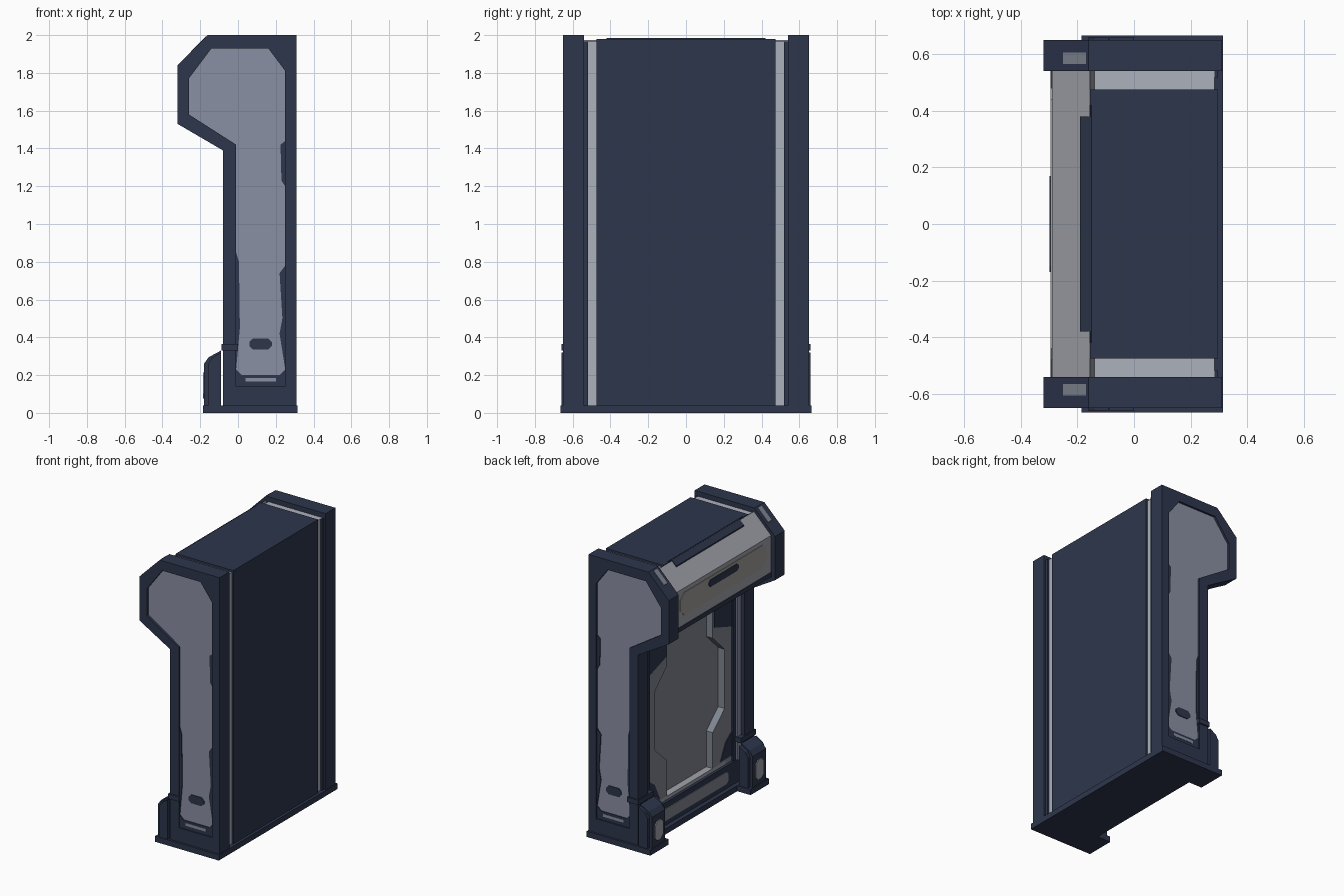
import bpy, bmesh

if "Cube" in bpy.data.objects:
    bpy.data.objects.remove(bpy.data.objects["Cube"])


def material(name, r, g, b):
    m = bpy.data.materials.new(name)
    lin = [((c / 255 + 0.055) / 1.055) ** 2.4 for c in (r, g, b)]
    m.diffuse_color = (*lin, 1)
    m.use_nodes = True
    m.node_tree.nodes["Principled BSDF"].inputs["Base Color"].default_value = m.diffuse_color
    return m


NAVY = material("navy", 45, 54, 76)
BLUE_GREY = material("blue grey", 138, 144, 163)
LIGHT = material("light grey", 172, 177, 188)
HOOD = material("hood grey", 160, 163, 170)
SCREEN = material("screen grey", 128, 134, 145)
WARM = material("warm grey", 160, 158, 154)


def finish(name, bm, *mats):
    bmesh.ops.recalc_face_normals(bm, faces=bm.faces)
    me = bpy.data.meshes.new(name)
    bm.to_mesh(me)
    bm.free()
    for m in mats:
        me.materials.append(m)
    ob = bpy.data.objects.new(name, me)
    bpy.context.collection.objects.link(ob)
    return ob


def place(axis, p, d):
    return {'x': (d, p[0], p[1]), 'y': (p[0], d, p[1]), 'z': (p[0], p[1], d)}[axis]


def prism(name, axis, pts, a, b, *mats):
    """Extrude a 2D outline along an axis from a to b."""
    bm = bmesh.new()
    lo = [bm.verts.new(place(axis, p, a)) for p in pts]
    hi = [bm.verts.new(place(axis, p, b)) for p in pts]
    bm.faces.new(lo)
    bm.faces.new(hi)
    n = len(pts)
    for i in range(n):
        j = (i + 1) % n
        bm.faces.new((lo[i], lo[j], hi[j], hi[i]))
    return finish(name, bm, *mats)


def rect(x0, x1, z0, z1, c=0.0):
    """Rectangle outline, optionally with cut corners."""
    if not c:
        return [(x0, z0), (x1, z0), (x1, z1), (x0, z1)]
    return [(x0 + c, z0), (x1 - c, z0), (x1, z0 + c), (x1, z1 - c),
            (x1 - c, z1), (x0 + c, z1), (x0, z1 - c), (x0, z0 + c)]


# Side frame: thick outline with a recessed lighter panel
OUTER = [(-.08, .04), (-.08, 1.39), (-.32, 1.53), (-.32, 1.84),
         (-.16, 2), (.31, 2), (.31, 1.8), (.31, .04)]
INNER = [(-.01, .14), (-.01, 1.42), (-.26, 1.58), (-.26, 1.77),
         (-.14, 1.93), (.16, 1.93), (.25, 1.81), (.25, .14)]


def side_frame(name, s):
    bm = bmesh.new()
    rings = [[bm.verts.new((x, s * y, z)) for x, z in pts]
             for pts, y in ((OUTER, .54), (OUTER, .65), (INNER, .65), (INNER, .635))]
    bm.faces.new(rings[0])
    for r, q in zip(rings, rings[1:]):
        for i in range(8):
            j = (i + 1) % 8
            bm.faces.new((r[i], r[j], q[j], q[i]))
    bm.faces.new(rings[3]).material_index = 1
    finish(name, bm, NAVY, BLUE_GREY)


# Body core, grey groove layer and base
prism("groove_body", 'y', [(.285, .04), (.285, 1.965), (-.14, 1.965), (-.14, 1.5),
                           (.04, 1.4), (.04, .04)], -.545, .545, LIGHT)
prism("core_body", 'y', [(.296, .04), (.296, 1.98), (-.155, 1.98), (-.155, 1.5),
                         (.035, 1.4), (.035, .04)], -.475, .475, NAVY)
prism("base_plate", 'z', [(-.08, -.665), (.315, -.665), (.315, .665), (-.08, .665)],
      0, .04, NAVY)

# Overhanging hood: grey, with a navy underside
hood = prism("hood", 'y', [(-.155, 1.975), (-.29, 1.84), (-.29, 1.55), (-.05, 1.41),
                           (.03, 1.41), (-.14, 1.6)], -.545, .545, HOOD, NAVY)
for f in hood.data.polygons:
    f.material_index = 1 if f.normal.z < -.3 else 0
for w, x in ((.38, -.19), (.42, -.172)):
    prism("hood_top_patch", 'y', [(-.15, 1.984), (x, 1.949), (x, 1.938), (-.15, 1.974)],
          -w, w, NAVY)
prism("hood_front_panel", 'x', rect(-.48, .48, 1.65, 1.81, .04), -.294, -.288, WARM)
prism("hood_badge", 'x', rect(-.17, .17, 1.74, 1.79, .02), -.298, -.288, NAVY)
prism("hood_lower_strip", 'x', rect(-.54, .54, 1.55, 1.58), -.295, -.288, NAVY)

# Recessed front screen, sill and ledge
prism("screen", 'x', rect(-.5, .5, .2, 1.45), .02, .034, SCREEN)
prism("sill", 'x', rect(-.54, .54, .04, .2), -.05, .05, NAVY)
prism("sill_panel", 'x', rect(-.4, .4, .075, .16, .02), -.055, -.049, SCREEN)
prism("screen_ledge", 'x', rect(-.4, .4, .2, .225), -.03, .03, HOOD)

for s, side in ((1, "rear"), (-1, "front")):
    side_frame(side + "_side_frame", s)

    # Details in the side panel recess
    def plate(name, pts, mat, d=.641):
        prism(f"{side}_{name}", 'y', pts, s * .634, s * d, mat)
    plate("lower_plate", [(-.01, .14), (.25, .14), (.25, .23), (.22, .2),
                          (.02, .2), (-.01, .23)], NAVY)
    plate("lower_line", rect(.04, .2, .165, .185), BLUE_GREY, .643)
    plate("oval_mark", rect(.06, .18, .335, .395, .02), NAVY)
    plate("edge_mark_high", [(.25, 1.2), (.25, 1.44), (.225, 1.42), (.23, 1.23)], NAVY)
    plate("edge_mark_low", [(.25, .23), (.25, .78), (.22, .74), (.235, .5), (.22, .42)], NAVY)
    plate("edge_mark_left", [(-.01, .23), (.01, .45), (.005, .8), (-.01, .85)], NAVY)

    # Light mark on the frame's upper slope
    prism(side + "_slope_mark", 'y', [(-.17, 1.994), (-.25, 1.914), (-.25, 1.908), (-.17, 1.988)],
          s * .565, s * .605, SCREEN)

    # Foot with chamfered block, pad, collar and light inset
    prism(side + "_foot_pad", 'z', [(-.185, s * .46), (-.185, s * .665),
                                    (-.07, s * .665), (-.07, s * .46)], 0, .04, NAVY)
    prism(side + "_foot", 'y', [(-.18, .04), (-.18, .26), (-.155, .295), (-.09, .33), (-.09, .04)],
          s * .49, s * .64, NAVY)
    prism(side + "_foot_cheeks", 'y', [(-.16, .04), (-.16, .255), (-.14, .29), (-.09, .32),
                                       (-.09, .04)], s * .465, s * .66, NAVY)
    prism(side + "_foot_light", 'x', [(s * y, z) for y, z in rect(.52, .61, .075, .215, .025)],
          -.186, -.179, HOOD)
    prism(side + "_collar", 'x', [(s * y, z) for y, z in rect(.49, .66, .33, .365)],
          -.087, 0, NAVY)

    # Raised screen trim, wide at both ends
    def trim(name, pts, a, b, mat):
        prism(f"{side}_{name}", 'x', [(s * y, z) for y, z in pts], a, b, mat)
    trim("screen_trim", [(.5, .2), (.256, .2), (.256, .48), (.39, .6), (.39, 1.02),
                         (.256, 1.15), (.256, 1.45), (.5, 1.45)], -.03, .03, SCREEN)
    trim("trim_top_patch", [(.27, 1.22), (.48, 1.15), (.48, 1.42), (.27, 1.42)],
         -.035, -.029, NAVY)
    trim("trim_low_patch", [(.34, .24), (.48, .24), (.48, .42), (.4, .36)], -.035, -.029, NAVY)
    trim("trim_border", rect(.465, .5, .2, 1.42), -.042, .03, NAVY)
    trim("front_strip", rect(.5, .545, .2, 1.42), -.055, .03, BLUE_GREY)
    # Back edge strip beside the groove
    trim("back_edge", rect(.518, .545, .04, 1.965), .28, .296, NAVY)
